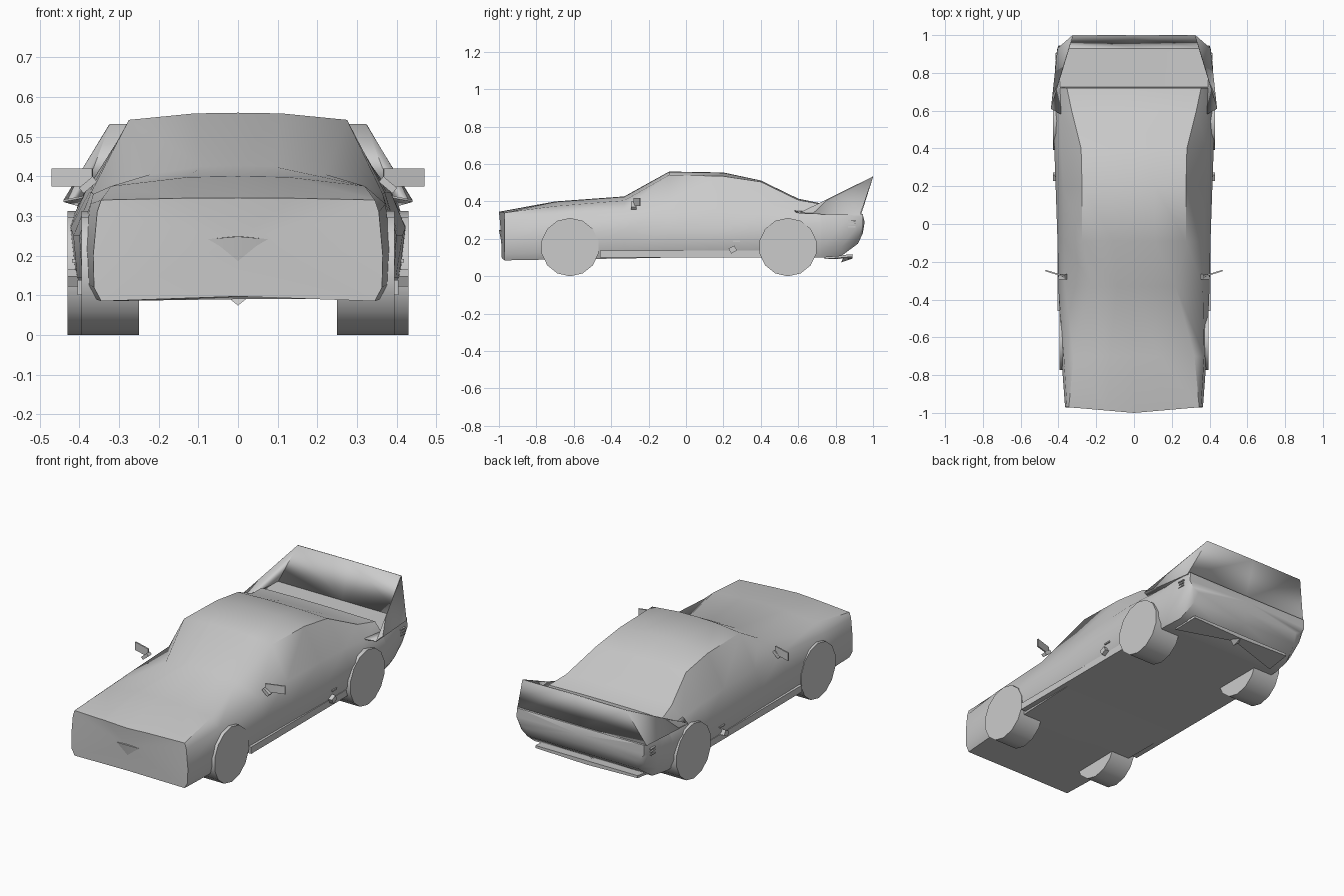
import bpy, bmesh, math
from mathutils import Vector, Matrix

if "Cube" in bpy.data.objects:
    bpy.data.objects.remove(bpy.data.objects["Cube"])


def finish(name, bm, angle=35):
    bmesh.ops.recalc_face_normals(bm, faces=bm.faces[:])
    mesh = bpy.data.meshes.new(name)
    bm.to_mesh(mesh)
    bm.free()
    obj = bpy.data.objects.new(name, mesh)
    bpy.context.collection.objects.link(obj)
    bpy.ops.object.select_all(action='DESELECT')
    obj.select_set(True)
    bpy.context.view_layer.objects.active = obj
    bpy.ops.object.shade_smooth_by_angle(angle=math.radians(angle))
    return obj


def mirrored(name, pts, faces, angle=35):
    """Build a half mesh at +x together with its reflection, welded at x = 0."""
    bm = bmesh.new()
    for s in (1, -1):
        vs = [bm.verts.new((s * p[0], p[1], p[2])) for p in pts]
        for f in faces:
            bm.faces.new([vs[i] for i in (f if s > 0 else f[::-1])])
    bmesh.ops.remove_doubles(bm, verts=bm.verts[:], dist=0.0005)
    return finish(name, bm, angle)


def box_pair(name, centre, size, rot=None):
    rot = rot or Matrix.Identity(3)
    pts = []
    for x in (-.5, .5):
        for y in (-.5, .5):
            for z in (-.5, .5):
                d = rot @ Vector((x * size[0], y * size[1], z * size[2]))
                pts.append(Vector(centre) + d)
    faces = [(0, 1, 3, 2), (4, 6, 7, 5), (0, 4, 5, 1), (2, 3, 7, 6), (0, 2, 6, 4), (1, 5, 7, 3)]
    return mirrored(name, pts, faces)


# Body stations: y, floor x/z, waist x/z, shoulder x/z, roof edge x/z, centre z
stations = [
    (-.97, .345, .085, .365, .20, .355, .31, .345, .34, .345),
    (-.70, .360, .090, .385, .22, .372, .33, .320, .375, .400),
    (-.33, .370, .095, .400, .25, .365, .355, .220, .405, .427),
    (-.09, .375, .100, .405, .25, .370, .36, .275, .542, .560),
    (.20, .380, .100, .415, .25, .375, .36, .275, .535, .555),
    (.40, .380, .100, .422, .27, .385, .36, .280, .505, .512),
    (.60, .385, .100, .425, .28, .390, .345, .330, .408, .415),
    (.72, .385, .100, .420, .28, .395, .335, .355, .386, .390),
    (.725, .385, .100, .420, .28, .395, .333, .360, .331, .330),
    (.83, .370, .108, .418, .27, .403, .332, .370, .331, .330),
    (.92, .350, .175, .408, .27, .400, .332, .370, .331, .330),
    (.945, .340, .230, .400, .28, .397, .332, .370, .331, .330),
]
pts, faces, n = [], [], 8
for k, (y, xb, zb, xw, zw, xs, zs, xt, zt, zc) in enumerate(stations):
    nose = k == 0
    pts += [(0, y - .015 * nose, zb + .012 * nose), (xb, y, zb),
            ((xb + xw) / 2 + .008, y, zb + .3 * (zw - zb)), (xw, y, zw), (xs, y, zs),
            (xt, y, zt), (.4 * xt, y - .018 * nose, zt + .9 * (zc - zt)),
            (0, y - .03 * nose, zc)]
for k in range(len(stations) - 1):
    for i in range(n - 1):
        a = k * n + i
        faces.append((a, a + 1, a + n + 1, a + n))
# Nose and tail caps fan out from a centre point
pts += [(0, -.99, .24), (0, .955, .29)]
for base, hub in ((0, len(pts) - 2), ((len(stations) - 1) * n, len(pts) - 1)):
    faces += [(base + i, base + i + 1, hub) for i in range(n - 1)]
mirrored("car_body", pts, faces, 40)

# Beak in the middle of the nose
mirrored("nose_beak", [(0, -1, .248), (.08, -.985, .241), (0, -.985, .17), (0, -.97, .25)],
         [(0, 1, 2), (0, 3, 1)])

# Rear wing: two triangular side plates, sloping back panel, side flanges
wing = mirrored("rear_wing",
                [(.44, .61, .335), (.405, .93, .325), (.325, 1.0, .53),
                 (0, .935, .325), (0, 1.0, .532), (.385, .58, .345)],
                [(0, 1, 2), (1, 3, 4, 2), (0, 5, 1)])
solid = wing.modifiers.new("thickness", 'SOLIDIFY')
solid.thickness = .006

# Diffuser lip with a small central keel
mirrored("rear_diffuser",
         [(0, .84, .112), (.33, .74, .105), (.32, .89, .118), (0, .89, .118),
          (0, .84, .098), (.33, .74, .092), (.32, .89, .104), (0, .89, .095), (0, .83, .074),
          (.03, .84, .098)],
         [(0, 1, 2, 3), (4, 5, 6, 7), (1, 2, 6, 5), (2, 3, 7, 6), (0, 1, 5, 4),
          (8, 9, 7), (8, 4, 9)])

# Wheels
for label, y, x0, x1 in (("front", -.62, .25, .395), ("rear", .545, .265, .43)):
    for side, s in (("right", 1), ("left", -1)):
        bm = bmesh.new()
        m = (Matrix.Translation((s * (x0 + x1) / 2, y, .155))
             @ Matrix.Rotation(math.pi / 2, 4, 'Y') @ Matrix.Rotation(math.pi / 14, 4, 'Z'))
        bmesh.ops.create_cone(bm, cap_ends=True, segments=14, radius1=.156, radius2=.156,
                              depth=x1 - x0, matrix=m)
        low = min(v.co.z for v in bm.verts)
        bmesh.ops.translate(bm, verts=bm.verts[:], vec=(0, 0, -low))
        finish(f"{label}_wheel_{side}", bm)

# Door mirrors
box_pair("mirror_head", (.418, -.262, .397), (.108, .008, .045), Matrix.Rotation(.3, 3, 'Z'))
box_pair("mirror_arm", (.378, -.28, .378), (.045, .03, .018), Matrix.Rotation(.7, 3, 'Y'))

# Sills, side exhausts and side trim
box_pair("side_sill", (.39, -.03, .119), (.03, .86, .038))
box_pair("side_exhaust", (.415, .25, .143), (.03, .035, .03), Matrix.Rotation(.5, 3, 'X'))
box_pair("side_trim", (.412, .27, .187), (.012, .04, .008))

# Vent slats on the rear quarters
for i in range(3):
    box_pair(f"vent_slat_{i + 1}", (.41, .885, .265 + i * .016), (.012, .04, .006))
